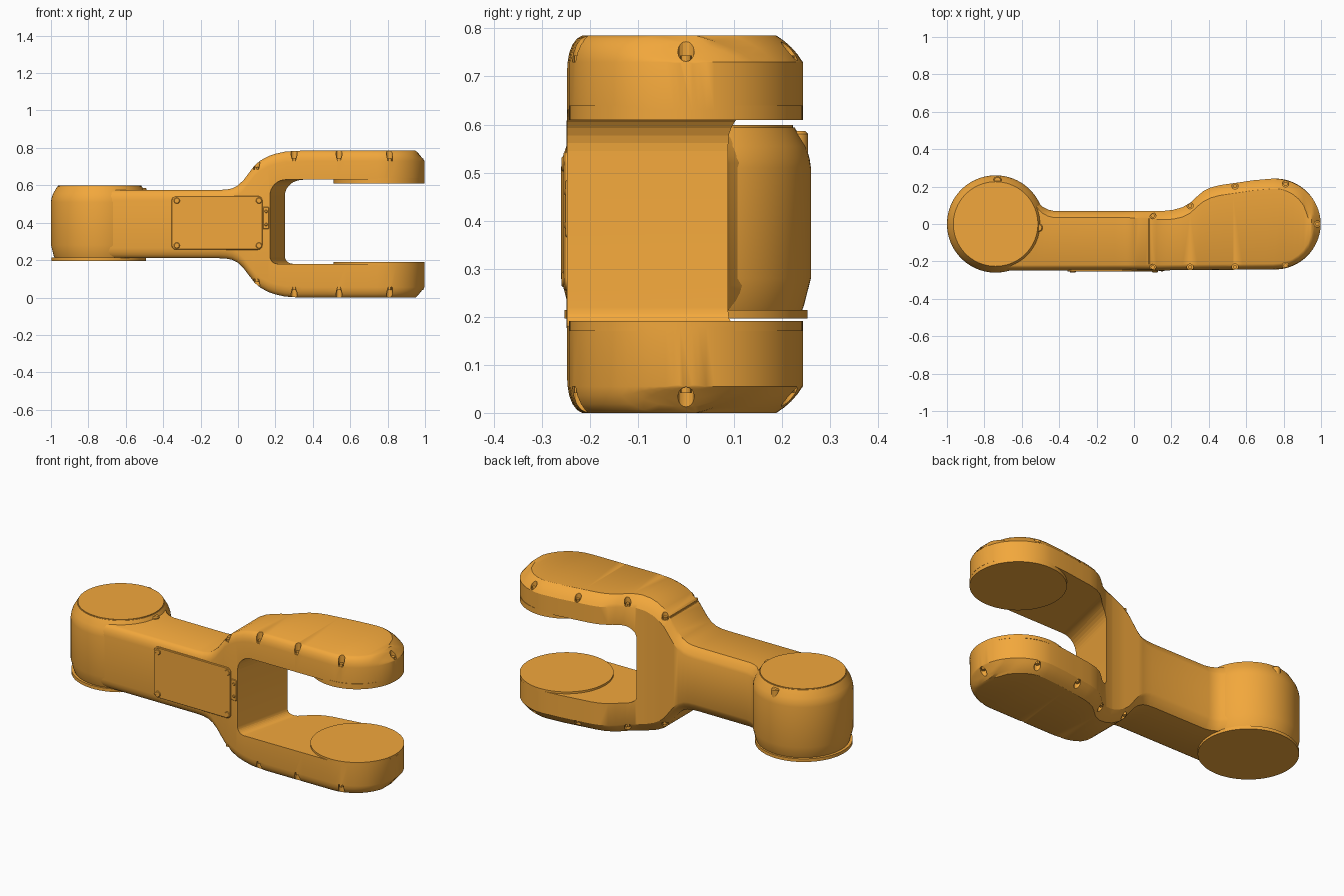
import bpy, bmesh, math
from mathutils import Vector

if "Cube" in bpy.data.objects:
    bpy.data.objects.remove(bpy.data.objects["Cube"])

MID = 0.3925  # height of the link's mirror plane
paint = bpy.data.materials.new("orange_paint")
paint.diffuse_color = (0.89, 0.39, 0.045, 1)
paint.use_nodes = True
paint.node_tree.nodes["Principled BSDF"].inputs["Base Color"].default_value = paint.diffuse_color


def finish(name, bm, angle=30, helper=False):
    bmesh.ops.recalc_face_normals(bm, faces=bm.faces)
    me = bpy.data.meshes.new(name)
    bm.to_mesh(me)
    bm.free()
    ob = bpy.data.objects.new(name, me)
    bpy.context.collection.objects.link(ob)
    me.materials.append(paint)
    ob.hide_render = helper
    if not helper:
        smooth(ob, angle)
    return ob


def select(ob):
    bpy.ops.object.select_all(action='DESELECT')
    ob.select_set(True)
    bpy.context.view_layer.objects.active = ob


def smooth(ob, angle=30):
    select(ob)
    bpy.ops.object.shade_smooth_by_angle(angle=math.radians(angle))


def loft(bm, rings):
    """Skin a list of equal-length point rings and cap both ends."""
    vs = [[bm.verts.new(p) for p in r] for r in rings]
    for a, b in zip(vs, vs[1:]):
        for i in range(len(a)):
            j = (i + 1) % len(a)
            bm.faces.new((a[i], a[j], b[j], b[i]))
    bm.faces.new(vs[0])
    bm.faces.new(vs[-1])


def ring(x, y, z, r, n):
    return [(x + r * math.cos(2 * math.pi * i / n), y + r * math.sin(2 * math.pi * i / n), z)
            for i in range(n)]


def turned(name, x, y, profile, n=96):
    bm = bmesh.new()
    loft(bm, [ring(x, y, z, r, n) for r, z in profile])
    return finish(name, bm)


def cut(ob, cutter):
    mod = ob.modifiers.new("cut", 'BOOLEAN')
    mod.operation, mod.solver, mod.object = 'DIFFERENCE', 'EXACT', cutter
    select(ob)
    bpy.ops.object.modifier_apply(modifier=mod.name)
    bpy.data.objects.remove(cutter)


def lerp(keys, x):
    for (x0, v0), (x1, v1) in zip(keys, keys[1:]):
        if x <= x1:
            return v0 + (v1 - v0) * max(0, (x - x0) / (x1 - x0))
    return keys[-1][1]


# Main body: chamfered sections lofted along x
HALF = [(-.1, .1825), (-.06, .185), (-.03, .191), (0, .207), (.03, .236), (.06, .276), (.09, .315),
        (.12, .340), (.16, .362), (.2, .376), (.25, .387), (.3, .391), (.34, .3925)]
BACK = [(-.70, .18), (-.56, .16), (-.52, .125), (-.49, .093), (-.46, .077), (-.43, .07), (.16, .07),
        (.21, .076), (.26, .09), (.3, .113), (.34, .15), (.37, .175), (.41, .195), (.46, .208),
        (.53, .218), (.64, .234), (.745, .243)]
FRONT = [(-.70, -.25), (.1, -.248), (.745, -.243)]
CX, RX, RY = .745, .253, .243


def section(x):
    h, drop = lerp(HALF, x), 0
    y0, y1 = lerp(FRONT, x), lerp(BACK, x)
    fork = min(1, max(0, (x + .05) / .35))
    cz, cf, cb = .055, .03, .035 + .02 * fork
    if x > CX:  # rounded fork tip
        d = x - CX
        w = RY * math.sqrt(1 - (d / RX) ** 2)
        y0, y1 = -w, w
        cf = min(.85 * w, w - math.sqrt(max(0, .213 ** 2 - d * d)))
        cb = min(.85 * w, w - math.sqrt(max(0, .190 ** 2 - d * d)))
        drop = max(0, (d - .208) / .045) * .055
    h -= drop
    cz = max(.004, cz - drop)
    pts = []
    # four corners: (y edge, y size, z sign, bulge, forward order)
    for ye, cy, sz, bulge, fwd in ((y0, cf, 1, .8, 1), (y1, -cb, 1, .3, 0),
                                   (y1, -cb, -1, .3, 1), (y0, cf, -1, .8, 0)):
        arc = []
        for k in range(5):
            t = k / 4
            a = t * math.pi / 2
            u = (1 - bulge) * t + bulge * (1 - math.cos(a))
            v = (1 - bulge) * (1 - t) + bulge * (1 - math.sin(a))
            arc.append((x, ye + cy * u, MID + sz * (h - cz * v)))
        pts += arc if fwd else arc[::-1]
    return pts


xs = sorted({k[0] for k in HALF + BACK} | {.085, .58, .69})
xs += [CX + RX * math.sin(math.radians(a)) for a in (8, 16, 24, 32, 40, 48, 54, 60, 66, 71, 76, 80, 84, 87)]
bm = bmesh.new()
loft(bm, [section(x) for x in xs])
body = finish("link_body", bm)

# Fork slot with slanted inner wall and rounded inner corners
bm = bmesh.new()
profile = [(1.3, .18)]
for cx, cz, r, a0 in ((.04, .22, .04, 270), (.085, .545, .085, 180)):
    profile += [(cx + r * math.cos(math.radians(a0 - 90 * k / 8)),
                 cz + r * math.sin(math.radians(a0 - 90 * k / 8))) for k in range(9)]
profile.append((1.3, .63))
loft(bm, [[(x + .23 + .24 * y, y, z) for x, z in profile] for y in (-.4, .4)])
cut(body, finish("slot_cutter", bm, helper=True))

# Screw pockets around the fork edges, mirrored top to bottom
SCREWS = [(.1, -.232, .685), (.1, .045, .685), (.3, -.231, .73), (.3, .098, .73), (.54, -.23, .73),
          (.54, .203, .73), (.81, -.222, .73), (.81, .215, .73), (.98, 0, .73)]
bm = bmesh.new()
for x, y, z in SCREWS:
    for s in (1, -1):
        loft(bm, [ring(x, y, MID + s * (h - MID), .017, 16) for h in (z, .85)])
cut(body, finish("pocket_cutter", bm, helper=True))

# Cover seam across the top shoulder
bm = bmesh.new()
loft(bm, [[(.077, y, .69), (.083, y, .69), (.083, y, .85), (.077, y, .85)] for y in (-.215, .03)])
cut(body, finish("seam_cutter", bm, helper=True))
smooth(body)

bm = bmesh.new()
for x, y, z in SCREWS:
    for s in (1, -1):
        loft(bm, [ring(x, y, MID + s * (h - MID), .011, 12) for h in (z - .01, z + .014)])
finish("fork_screws", bm)

# Joint hub, its mounting flange and top cap
turned("joint_hub", -.74, 0, [(.238, .205), (.245, .222), (.26, .28), (.26, .51), (.257, .53),
                              (.249, .555), (.226, .594)])
turned("hub_flange", -.745, 0, [(.253, .196), (.253, .214)])
turned("hub_cap", -.74, 0, [(.223, .58), (.223, .599)])
for i, (x, y) in enumerate(((-.73, .232), (-.51, -.02))):
    turned(f"hub_lug_{i}", x, y, [(.022, .54), (.022, .580), (.017, .586)], 20)

# Round bearing pads facing each other inside the fork
for name, z0, z1 in (("upper_pad", .609, .64), ("lower_pad", .17, .191)):
    turned(name, .754, 0, [(.243, z0), (.243, z1)])


# Front service panel with rounded corners, screws and a latch tab
def plate(name, x0, x1, z0, z1, r, y0, y1):
    bm = bmesh.new()
    rings = []
    for y, inset in ((y0, 0), (y1 + .003, 0), (y1, .003)):
        pts = []
        for cx, cz, a0 in ((x1 - r, z1 - r, 0), (x0 + r, z1 - r, 90), (x0 + r, z0 + r, 180), (x1 - r, z0 + r, 270)):
            for k in range(7):
                a = math.radians(a0 + 15 * k)
                pts.append((cx + (r - inset) * math.cos(a), y, cz + (r - inset) * math.sin(a)))
        rings.append(pts)
    loft(bm, rings)
    return finish(name, bm)


plate("service_panel", -.355, .13, .255, .543, .025, -.235, -.255)
plate("latch_tab", .132, .166, .365, .485, .008, -.235, -.251)
for i, (x, z) in enumerate([(x, z) for x in (-.327, .112) for z in (.278, .518)]):
    plate(f"panel_screw_{i}", x - .016, x + .016, z - .016, z + .016, .0159, -.24, -.259)
for i, z in enumerate((.39, .46)):
    plate(f"tab_screw_{i}", .142, .158, z - .008, z + .008, .0079, -.24, -.254)
